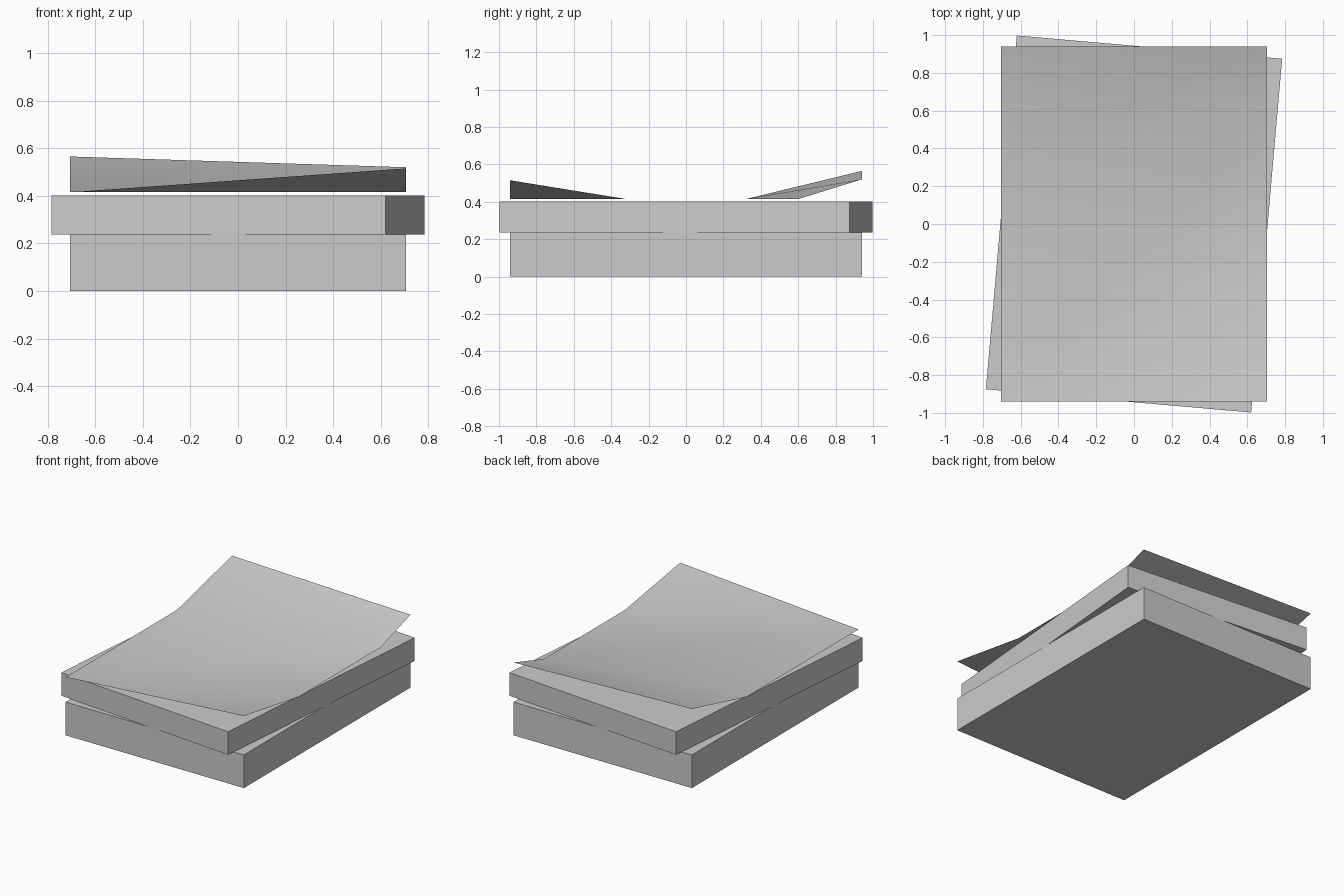
import bpy
import bmesh
from math import radians
from mathutils import Matrix

if "Cube" in bpy.data.objects:
    bpy.data.objects.remove(bpy.data.objects["Cube"])

WIDTH, DEPTH = 1.41, 1.88

# One plain grey for everything
grey = bpy.data.materials.new("plain grey")
grey.use_nodes = True
colour = (0.6, 0.6, 0.6, 1)
grey.diffuse_color = colour
grey.node_tree.nodes["Principled BSDF"].inputs["Base Color"].default_value = colour


def finish(name, bm):
    mesh = bpy.data.meshes.new(name)
    bm.to_mesh(mesh)
    bm.free()
    mesh.materials.append(grey)
    obj = bpy.data.objects.new(name, mesh)
    bpy.context.collection.objects.link(obj)
    return obj


def slab(name, bottom, top, turn=0):
    bm = bmesh.new()
    bmesh.ops.create_cube(bm, size=1, matrix=Matrix.Translation((0, 0, (bottom + top) / 2))
                          @ Matrix.Diagonal((WIDTH, DEPTH, top - bottom, 1)))
    obj = finish(name, bm)
    obj.rotation_euler.z = radians(turn)


# Two stacked slabs, the upper one slightly turned
slab("lower_stack", 0, 0.237)
slab("upper_stack", 0.237, 0.402, -5)

# Loose top sheet: flat middle, one lifted front corner and a lifted back edge
x, y, flat = WIDTH / 2, DEPTH / 2, 0.415
bm = bmesh.new()
front_left, front_right, fold_front, fold_right, back_right, back_left, fold_left = [
    bm.verts.new(p) for p in (
        (-x, -y, flat), (x, -y, 0.515), (x, -0.32, flat), (x, 0.6, flat),
        (x, y, 0.52), (-x, y, 0.565), (-x, 0.32, flat))]
for corners in (
        (front_left, front_right, fold_front),
        (front_left, fold_front, fold_right, fold_left),
        (fold_left, fold_right, back_right),
        (fold_left, back_right, back_left)):
    bm.faces.new(corners).smooth = True
finish("top_sheet", bm)
